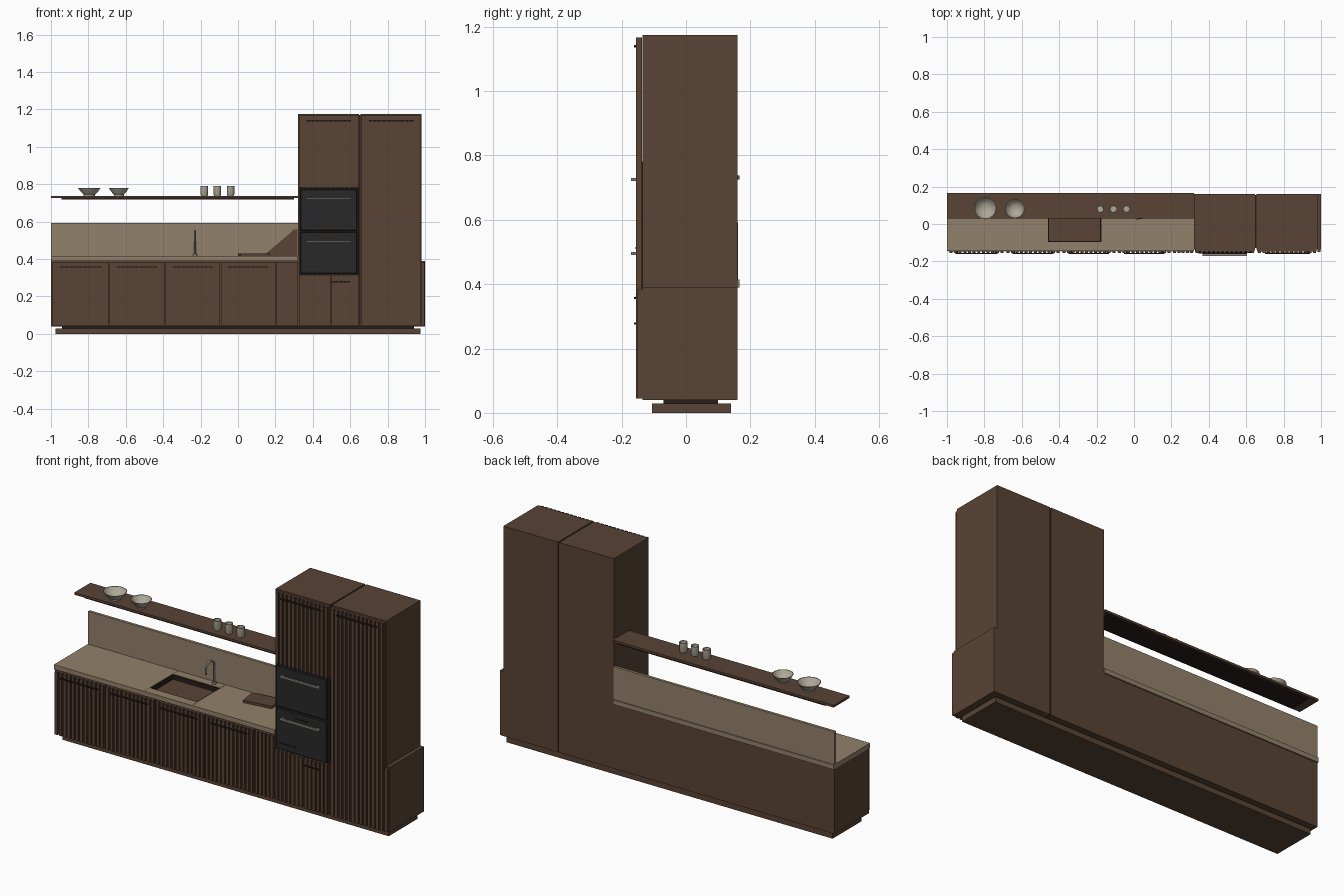
import bpy, bmesh, math
from mathutils import Vector

cube = bpy.data.objects.get("Cube")
if cube:
    bpy.data.objects.remove(cube, do_unlink=True)


def material(name, rgb):
    m = bpy.data.materials.new(name)
    m.use_nodes = True
    m.diffuse_color = (*rgb, 1)
    node = next(n for n in m.node_tree.nodes if n.type == "BSDF_PRINCIPLED")
    node.inputs["Base Color"].default_value = (*rgb, 1)
    node.inputs["Roughness"].default_value = 0.6
    return m


WOOD = material("dark walnut", (0.1, 0.056, 0.036))
SHADE = material("shadow brown", (0.02, 0.013, 0.01))
STONE = material("beige stone", (0.29, 0.22, 0.145))
BLACK = material("oven black", (0.022, 0.022, 0.023))
METAL = material("brushed metal", (0.26, 0.25, 0.22))
CLAY = material("pale ceramic", (0.42, 0.39, 0.31))


def finish(name, bm, mat):
    bmesh.ops.recalc_face_normals(bm, faces=bm.faces)
    me = bpy.data.meshes.new(name)
    bm.to_mesh(me)
    bm.free()
    me.materials.append(mat)
    ob = bpy.data.objects.new(name, me)
    bpy.context.collection.objects.link(ob)
    return ob


def add_box(bm, x, y, z):
    verts = bmesh.ops.create_cube(bm, size=1)["verts"]
    for v in verts:
        v.co = Vector([(a + b) / 2 + c * (b - a) for (a, b), c in zip((x, y, z), v.co)])
    return verts


def box(name, x, y, z, mat):
    bm = bmesh.new()
    add_box(bm, x, y, z)
    return finish(name, bm, mat)


def smooth(ob):
    bpy.ops.object.select_all(action="DESELECT")
    ob.select_set(True)
    bpy.context.view_layer.objects.active = ob
    bpy.ops.object.shade_smooth_by_angle(angle=math.radians(40))


def lathe(name, profile, at, mat, steps=28):
    bm = bmesh.new()
    vs = [bm.verts.new((r, 0, z)) for r, z in profile]
    es = [bm.edges.new(p) for p in zip(vs, vs[1:])]
    bmesh.ops.spin(bm, geom=vs + es, axis=(0, 0, 1), cent=(0, 0, 0),
                   angle=math.tau, steps=steps)
    bmesh.ops.remove_doubles(bm, verts=bm.verts, dist=1e-5)
    bmesh.ops.translate(bm, verts=bm.verts, vec=at)
    smooth(finish(name, bm, mat))


def tube(name, points, radius, mat):
    cu = bpy.data.curves.new(name, "CURVE")
    cu.dimensions = "3D"
    cu.bevel_depth = radius
    cu.bevel_resolution = 2
    cu.use_fill_caps = True
    sp = cu.splines.new("POLY")
    sp.points.add(len(points) - 1)
    for p, co in zip(sp.points, points):
        p.co = (*co, 1)
    cu.materials.append(mat)
    bpy.context.collection.objects.link(bpy.data.objects.new(name, cu))


# Fluted door: thin backing panel with vertical slats in front
def fluted_door(name, x0, x1, z0, z1):
    x0, x1 = x0 + 0.003, x1 - 0.003
    bm = bmesh.new()
    add_box(bm, (x0, x1), (-0.147, -0.136), (z0, z1))
    count = round((x1 - x0) / 0.024)
    pitch = (x1 - x0) / count
    for i in range(count):
        c = x0 + (i + 0.5) * pitch
        add_box(bm, (c - 0.008, c + 0.008), (-0.155, -0.146), (z0, z1))
    finish(name, bm, WOOD)


# Bar handle with two short posts
def handle(name, x0, x1, z, y, r, mat):
    bm = bmesh.new()
    add_box(bm, (x0, x1), (y, y + 2 * r), (z - r, z + r))
    for x in (x0 + 0.012, x1 - 0.012):
        add_box(bm, (x - r, x + r), (y + r, -0.148), (z - r, z + r))
    finish(name, bm, mat)


# Plinth and carcasses
BODY = (-0.135, 0.16)
box("plinth", (-0.975, 0.975), (-0.105, 0.14), (0, 0.029), WOOD)
box("plinth_recess", (-0.94, 0.94), (-0.07, 0.1), (0.028, 0.041), SHADE)
box("base_cabinet", (-1, 0.322), BODY, (0.04, 0.39), WOOD)
box("end_cabinet_side", (0.979, 1), BODY, (0.04, 0.39), WOOD)
box("oven_cabinet", (0.32, 0.647), BODY, (0.04, 1.175), WOOD)
box("tall_cabinet", (0.654, 0.98), BODY, (0.04, 1.175), WOOD)
box("cabinet_joint", (0.645, 0.656), (-0.128, 0.155), (0.042, 1.17), SHADE)
box("end_filler", (0.982, 0.998), (-0.15, -0.134), (0.045, 0.385), WOOD)

# Doors and their handles
edges = [-0.995, -0.69, -0.39, -0.093, 0.203]
for i, (a, b) in enumerate(zip(edges, edges[1:])):
    fluted_door(f"base_door_{i + 1}", a, b, 0.045, 0.385)
    handle(f"base_handle_{i + 1}", a + 0.04, b - 0.04, 0.357, -0.161, 0.003, SHADE)
fluted_door("base_door_narrow", 0.203, 0.323, 0.045, 0.385)
fluted_door("oven_lower_door_1", 0.323, 0.497, 0.045, 0.315)
fluted_door("oven_lower_door_2", 0.497, 0.648, 0.045, 0.315)
handle("lower_handle", 0.5, 0.6, 0.278, -0.161, 0.003, SHADE)
fluted_door("oven_upper_door", 0.325, 0.648, 0.782, 1.167)
fluted_door("tall_door", 0.655, 0.98, 0.045, 1.167)
handle("upper_handle", 0.365, 0.605, 1.14, -0.161, 0.004, SHADE)
handle("tall_handle", 0.7, 0.94, 1.14, -0.161, 0.004, SHADE)

# Ovens
for name, z0, z1, hz in (("upper_oven", 0.553, 0.773, 0.725), ("lower_oven", 0.322, 0.545, 0.495)):
    ob = box(name, (0.335, 0.637), (-0.154, -0.13), (z0, z1), BLACK)
    bev = ob.modifiers.new("soft_edges", "BEVEL")
    bev.width = 0.003
    handle(name + "_handle", 0.367, 0.603, hz, -0.171, 0.005, METAL)
box("oven_surround", (0.325, 0.647), (-0.14, -0.13), (0.315, 0.782), SHADE)
box("oven_display", (0.455, 0.52), (-0.157, -0.153), (0.51, 0.516), SHADE)
box("oven_vent", (0.345, 0.455), (-0.157, -0.153), (0.355, 0.361), SHADE)

# Countertop in sections around the sink, and the backsplash
TOP = (0.39, 0.415)
FULL = (-0.145, 0.167)
SINK = (-0.46, -0.175)
box("counter_left", (-1, SINK[0] - 0.001), FULL, TOP, STONE)
box("counter_right", (SINK[1] + 0.001, 0.32), FULL, TOP, STONE)
box("counter_sink_front", SINK, (-0.145, -0.097), TOP, STONE)
box("counter_sink_back", SINK, (0.1, 0.167), TOP, STONE)
box("backsplash", (-1, 0.32), (0.146, 0.161), (0.414, 0.592), STONE)

# Dark sink lining
bm = bmesh.new()
LOW = (0.39, 0.413)
for x in ((SINK[0], SINK[0] + 0.006), (SINK[1] - 0.006, SINK[1])):
    add_box(bm, x, (-0.097, 0.1), LOW)
for y in ((-0.097, -0.091), (0.094, 0.1)):
    add_box(bm, SINK, y, LOW)
finish("sink_lining", bm, SHADE)

# Gooseneck faucet
arc = [(-0.23, 0.09 + 0.035 * math.cos(a), 0.515 + 0.035 * math.sin(a))
       for a in (math.pi * i / 10 for i in range(11))]
tube("faucet", [(-0.23, 0.125, 0.414)] + arc + [(-0.23, 0.055, 0.49)], 0.005, METAL)
lathe("faucet_base", [(0, 0.012), (0.011, 0.012), (0.011, 0), (0, 0)],
      (-0.23, 0.125, 0.414), METAL, 16)

# Cutting board lying flat, slightly turned
board = box("cutting_board", (-0.08, 0.08), (-0.05, 0.05), (0, 0.013), WOOD)
board.location = (0.085, 0.084, 0.416)
board.rotation_euler.z = math.radians(8)

# Slanted panel leaning on the backsplash
bm = bmesh.new()
outline = [(0.15, 0.416), (0.15, 0.43), (0.275, 0.535), (0.295, 0.556), (0.319, 0.56), (0.319, 0.416)]
face = bm.faces.new([bm.verts.new((x, 0.146, z)) for x, z in outline])
ext = bmesh.ops.extrude_face_region(bm, geom=[face])["geom"]
bmesh.ops.translate(bm, vec=(0, -0.008, 0),
                    verts=[v for v in ext if isinstance(v, bmesh.types.BMVert)])
finish("leaning_board", bm, WOOD)

# Wall shelf with a recessed underside strip
box("shelf", (-1, 0.32), (0.03, 0.167), (0.726, 0.738), WOOD)
box("shelf_underside", (-0.945, 0.3), (0.04, 0.16), (0.718, 0.727), SHADE)

# Bowls and cups on the shelf
for i, (x, y, r) in enumerate(((-0.795, 0.085, 0.06), (-0.637, 0.083, 0.053))):
    lathe(f"bowl_{i + 1}",
          [(0, 0), (r * 0.5, 0), (r * 0.5, 0.006), (r * 0.8, 0.024), (r, 0.041),
           (r * 0.94, 0.041), (r * 0.7, 0.022), (r * 0.4, 0.01), (0, 0.009)],
          (x, y, 0.738), CLAY)
for i, x in enumerate((-0.18, -0.11, -0.04)):
    lathe(f"cup_{i + 1}",
          [(0, 0), (0.017, 0), (0.02, 0.006), (0.02, 0.053), (0.017, 0.053), (0.016, 0.008), (0, 0.008)],
          (x, 0.08, 0.738), CLAY, 20)
